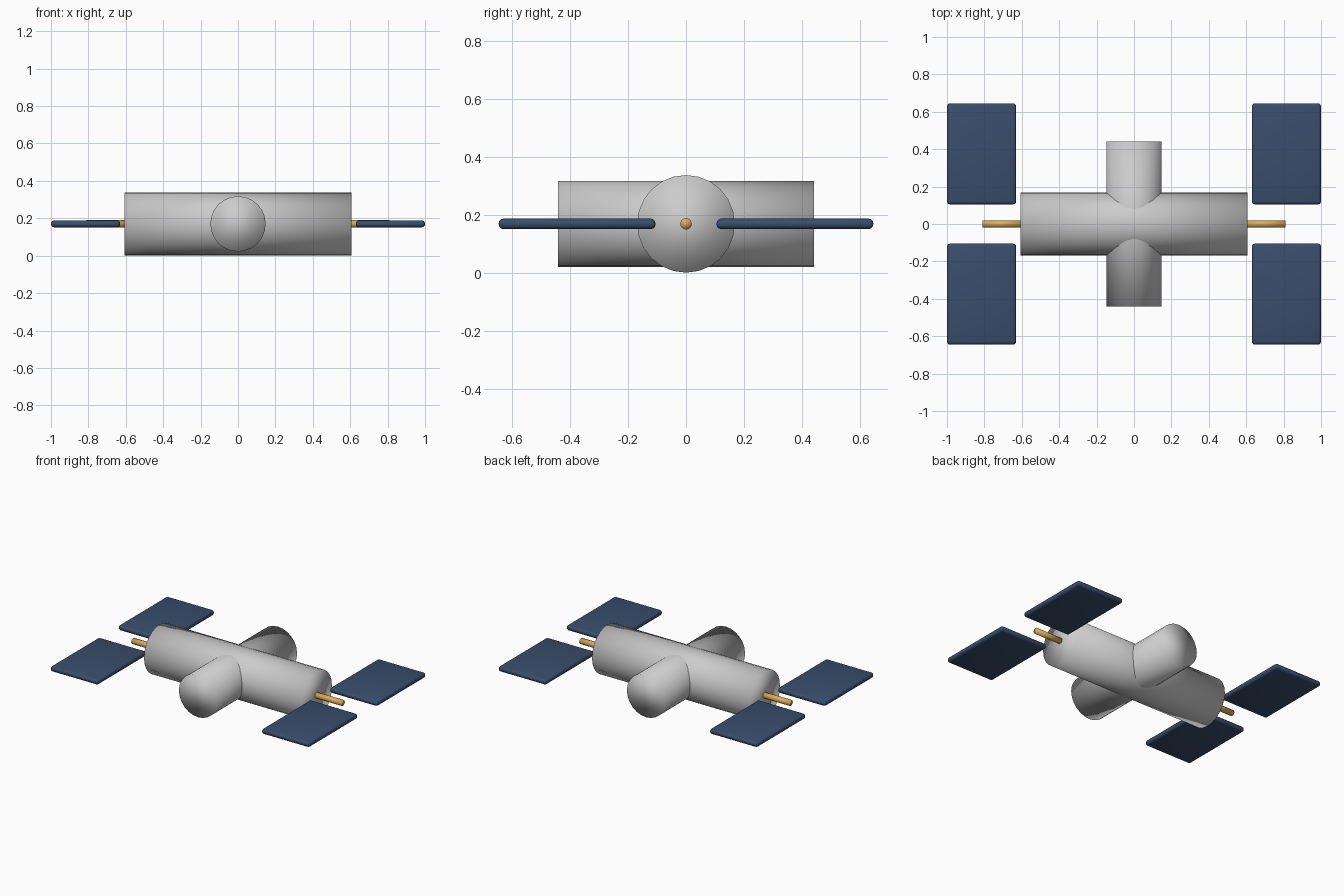
import bpy
from math import pi

if "Cube" in bpy.data.objects:
    bpy.data.objects.remove(bpy.data.objects["Cube"])

Z = 0.17  # height of the common centre line


def material(name, rgb):
    m = bpy.data.materials.new(name)
    m.diffuse_color = (*rgb, 1)
    m.use_nodes = True
    m.node_tree.nodes["Principled BSDF"].inputs["Base Color"].default_value = m.diffuse_color
    return m


blue = material("panel_blue", (0.04, 0.075, 0.15))
gold = material("boom_gold", (0.72, 0.42, 0.10))


def tube(name, radius, length, loc, rot, sides, mat=None):
    bpy.ops.mesh.primitive_cylinder_add(vertices=sides, radius=radius, depth=length,
                                        location=loc, rotation=rot)
    ob = bpy.context.object
    ob.name = name
    bpy.ops.object.shade_smooth()
    if mat:
        ob.data.materials.append(mat)
    return ob


def panel(name, x, y):
    bpy.ops.mesh.primitive_cube_add(size=1, location=(x, y, Z))
    ob = bpy.context.object
    ob.name = name
    ob.scale = (0.37, 0.54, 0.036)
    bpy.ops.object.transform_apply(location=False, rotation=False, scale=True)
    bevel = ob.modifiers.new("rounded_edges", 'BEVEL')
    bevel.width, bevel.segments = 0.016, 3
    bpy.ops.object.shade_smooth()
    ob.data.materials.append(blue)


# Station hull: long main module and crossing module
tube("main_module", 0.168, 1.215, (0, 0, Z), (0, pi / 2, 0), 24)
tube("cross_module", 0.148, 0.88, (0, 0, Z), (pi / 2, 0, 0), 24)

# Booms and solar panels on both ends
for sx, side in ((-1, "left"), (1, "right")):
    tube(side + "_boom", 0.02, 0.22, (sx * 0.70, 0, Z), (0, pi / 2, 0), 12, gold)
    for sy, end in ((-1, "front"), (1, "back")):
        panel(f"{side}_{end}_solar_panel", sx * 0.815, sy * 0.375)
